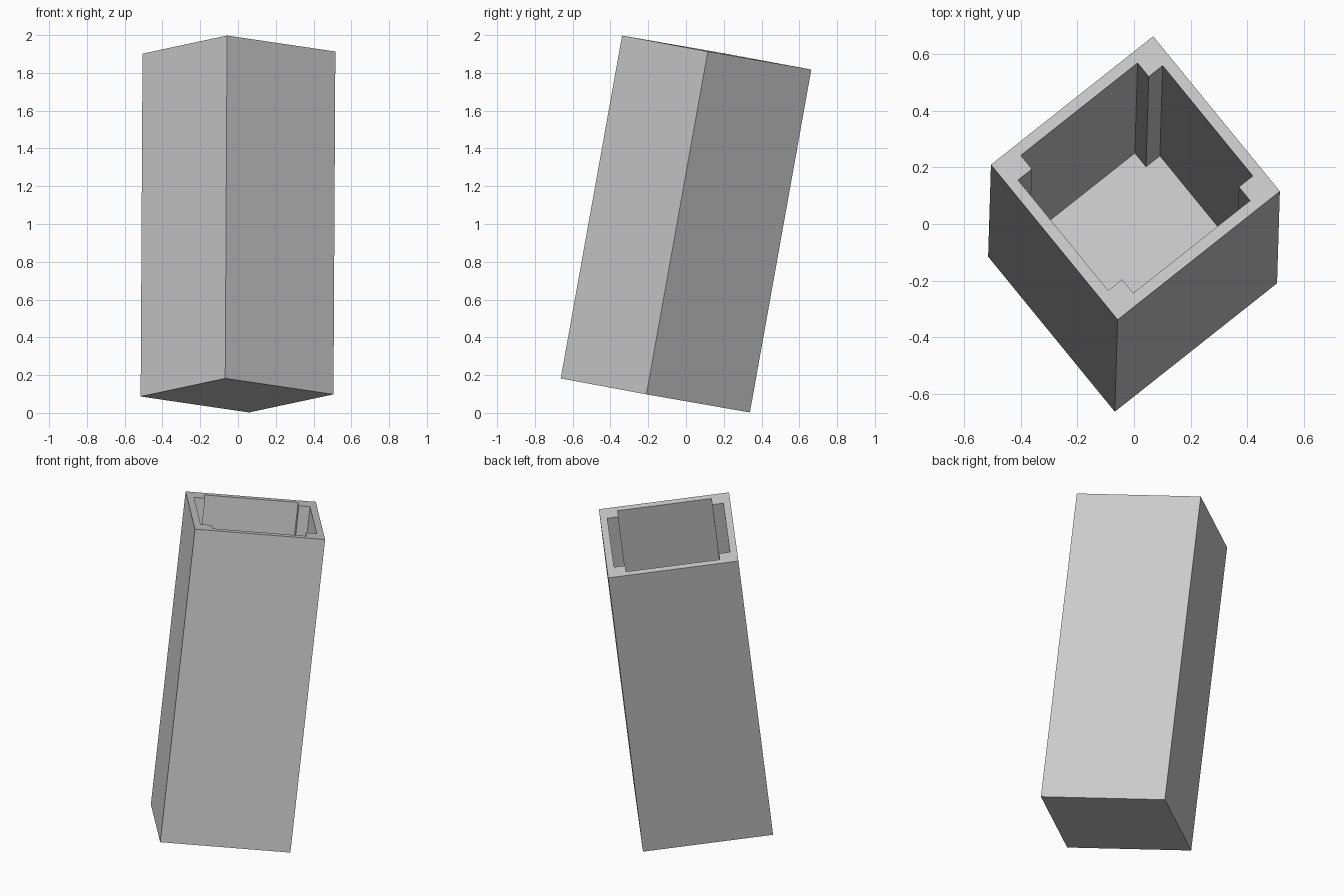
import bpy
import bmesh
from mathutils import Matrix, Vector

cube = bpy.data.objects.get("Cube")
if cube:
    bpy.data.objects.remove(cube)

WIDTH, DEPTH, HEIGHT = 0.736, 0.714, 1.844
WALL, POST, FLOOR = 0.040, 0.103, 0.035

# Single plain grey
grey = bpy.data.materials.new("plain_grey")
grey.use_nodes = True
colour = (0.6, 0.6, 0.6, 1)
grey.diffuse_color = colour
grey.node_tree.nodes["Principled BSDF"].inputs["Base Color"].default_value = colour

# Plan outlines: outer rectangle, and cavity stepped around a square post at each corner
hx, hy = WIDTH / 2, DEPTH / 2
signs = [(-1, -1), (1, -1), (1, 1), (-1, 1)]
outer = [(sx * hx, sy * hy) for sx, sy in signs]
inner = []
for sx, sy in signs:
    steps = [(sx * (hx - WALL), sy * (hy - POST)),
             (sx * (hx - POST), sy * (hy - POST)),
             (sx * (hx - POST), sy * (hy - WALL))]
    inner += steps if sx * sy > 0 else steps[::-1]

bm = bmesh.new()


def ring(points, z):
    return [bm.verts.new((x, y, z)) for x, y in points]


def walls(low, high):
    n = len(low)
    for i in range(n):
        j = (i + 1) % n
        bm.faces.new((low[i], low[j], high[j], high[i]))


# Outer shell, base and cavity
base = ring(outer, -HEIGHT / 2)
top = ring(outer, HEIGHT / 2)
floor = ring(inner, FLOOR - HEIGHT / 2)
lip = ring(inner, HEIGHT / 2)
walls(base, top)
walls(lip, floor)
bm.faces.new(base[::-1])
bm.faces.new(floor)

# Rim: a kite over each post and a strip along each wall
for i in range(4):
    a, m, b = lip[3 * i:3 * i + 3]
    j = (i + 1) % 4
    bm.faces.new((top[i], b, m, a))
    bm.faces.new((top[i], top[j], lip[3 * j], b))

bmesh.ops.recalc_face_normals(bm, faces=bm.faces)

# Lean and turn the whole box
up = Vector((0.01, 0.325, 1.815)).normalized()
side = Vector((0.575, 0.455, -0.085))
side = (side - up * side.dot(up)).normalized()
turn = Matrix((side, up.cross(side), up)).transposed().to_4x4()
bm.transform(Matrix.Translation((0, 0, 1)) @ turn)

mesh = bpy.data.meshes.new("open_box")
bm.to_mesh(mesh)
bm.free()
mesh.materials.append(grey)
box = bpy.data.objects.new("open_box", mesh)
bpy.context.collection.objects.link(box)
